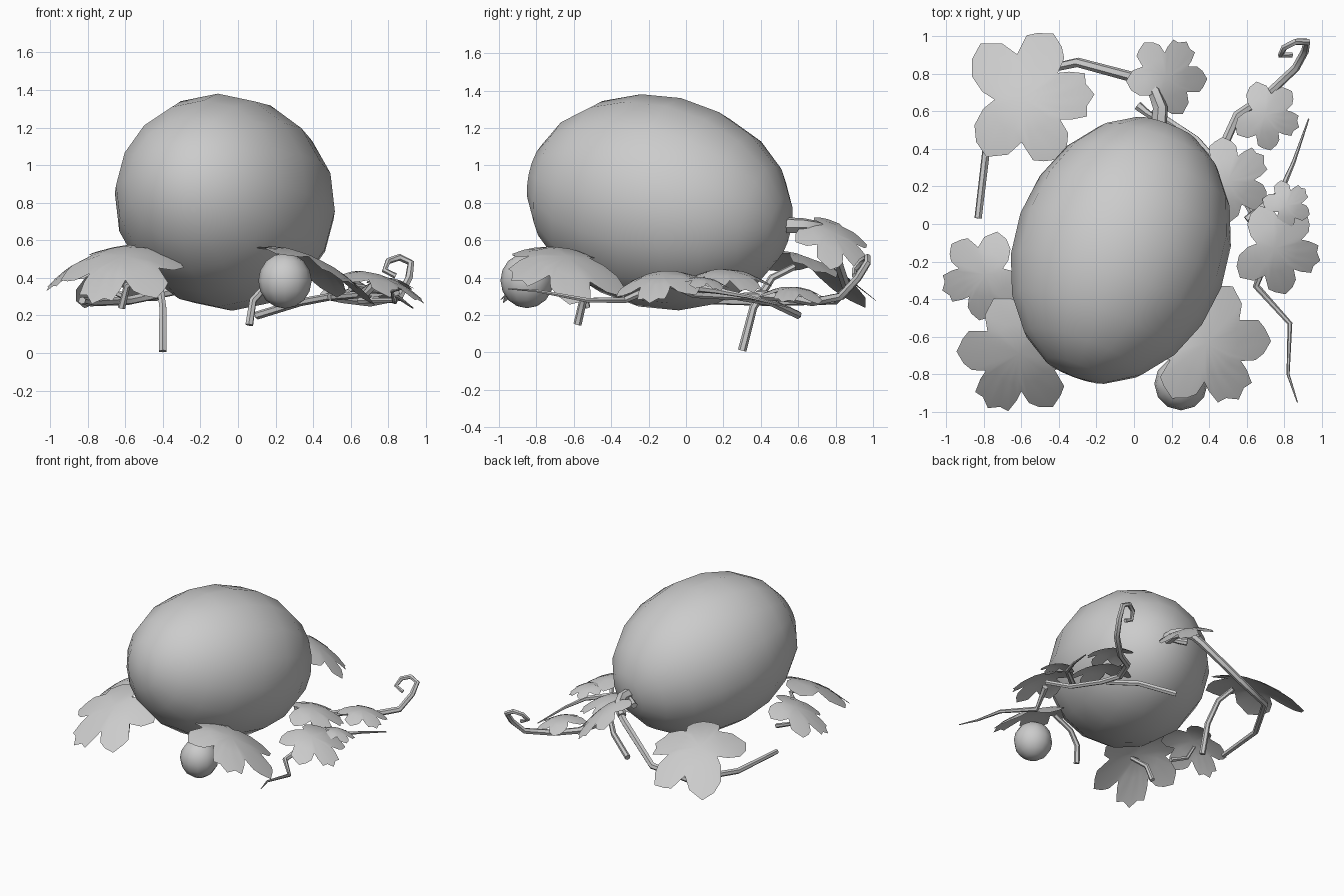
import bpy, bmesh
from math import sin, cos, radians
from mathutils import Vector

if "Cube" in bpy.data.objects:
    bpy.data.objects.remove(bpy.data.objects["Cube"])

# One plain grey for everything
GREY = (0.6, 0.6, 0.6, 1)
mat = bpy.data.materials.new("plain_grey")
mat.use_nodes = True
mat.diffuse_color = GREY
bsdf = mat.node_tree.nodes["Principled BSDF"]
bsdf.inputs["Base Color"].default_value = GREY
bsdf.inputs["Roughness"].default_value = 0.8


def finish(bm, name):
    """Turn a bmesh into a smooth object."""
    bmesh.ops.recalc_face_normals(bm, faces=bm.faces)
    mesh = bpy.data.meshes.new(name)
    bm.to_mesh(mesh)
    bm.free()
    mesh.materials.append(mat)
    mesh.shade_smooth()
    obj = bpy.data.objects.new(name, mesh)
    bpy.context.collection.objects.link(obj)
    return obj


def fruit(name, centre, radius, length, axis, segments, rings):
    bm = bmesh.new()
    bmesh.ops.create_uvsphere(bm, u_segments=segments, v_segments=rings, radius=1)
    obj = finish(bm, name)
    obj.scale = (radius, radius, length)
    obj.rotation_euler = Vector(axis).to_track_quat('Z', 'Y').to_euler()
    obj.location = centre


# Half outline of a five-lobed leaf: angle from the tip, radius
HALF = [(0, 1), (10, .9), (19, .93), (27, .74), (33, .6), (41, .8), (50, .9), (62, 1),
        (75, .93), (84, .88), (95, .62), (108, .82), (125, .97), (140, .9), (154, .78), (168, .58)]
OUTLINE = HALF + [(180, .4)] + [(-a, r) for a, r in HALF[:0:-1]]


def leaf(name, centre, size, heading, downhill, slope):
    """Lobed blade that tilts downhill and droops at its rim."""
    bm = bmesh.new()
    down = Vector((cos(radians(downhill)), sin(radians(downhill)), 0))

    def vert(angle, r):
        a = radians(heading + angle)
        p = Vector((cos(a), sin(a), 0)) * r * size
        p.z = -slope * p.dot(down) - 0.33 * r * r * size
        return bm.verts.new(p + Vector(centre))

    hub = vert(0, 0)
    inner = [vert(a, .25 + .25 * r) for a, r in OUTLINE]
    outer = [vert(a, r) for a, r in OUTLINE]
    n = len(OUTLINE)
    for i in range(n):
        j = (i + 1) % n
        bm.faces.new((hub, inner[i], inner[j]))
        bm.faces.new((inner[i], outer[i], outer[j], inner[j]))
    blade = finish(bm, name).data
    if blade.polygons[0].normal.z < 0:
        blade.flip_normals()


def vine(name, points, start, end):
    """Six-sided tapering tube through the points."""
    pts = [Vector(p) for p in points]
    bm = bmesh.new()
    rings = []
    side = None
    for i, p in enumerate(pts):
        along = (pts[min(i + 1, len(pts) - 1)] - pts[max(i - 1, 0)]).normalized()
        side = along.orthogonal() if side is None else side - along * side.dot(along)
        side.normalize()
        other = along.cross(side)
        r = start + (end - start) * i / (len(pts) - 1)
        rings.append([bm.verts.new(p + r * (side * cos(radians(k * 60)) + other * sin(radians(k * 60))))
                      for k in range(6)])
    for a, b in zip(rings, rings[1:]):
        for k in range(6):
            bm.faces.new((a[k], a[k - 1], b[k - 1], b[k]))
    bm.faces.new(rings[0])
    bm.faces.new(rings[-1])
    finish(bm, name).data.set_sharp_from_angle(angle=radians(50))


# Large and small fruit
fruit("large_fruit", (-.07, -.14, .803), .57, .735, (.37, 1, -.23), 16, 10)
fruit("small_fruit", (.25, -.85, .385), .142, .148, (0, 0, 1), 12, 8)

# Leaves
leaf("back_right_leaf", (-.59, .67, .5), .38, 3, 115, .4)
leaf("stem_leaf", (.17, .78, .645), .22, 60, 30, .7)
leaf("tendril_leaf", (.7, .58, .35), .19, -20, 30, .15)
leaf("left_back_leaf", (.5, .23, .44), .235, 35, 20, .2)
leaf("left_small_leaf", (.81, .1, .4), .135, 40, 40, .2)
leaf("left_leaf", (.75, -.13, .42), .25, -15, -20, .3)
leaf("front_left_leaf", (.385, -.635, .515), .345, -60, 23, .45)
leaf("front_right_leaf", (-.61, -.69, .52), .335, 240, -100, .47)
leaf("right_leaf", (-.79, -.27, .515), .245, 200, 195, .43)

# Stalk of the large fruit and the vine trailing from it
vine("fruit_stalk", [(.13, .48, .68), (.14, .62, .68), (.11, .7, .67), (.03, .77, .62)], .045, .032)
vine("stalk_stub", [(.12, .56, .67), (.07, .59, .66), (.02, .63, .65)], .015, .025)
vine("back_vine", [(.1, .74, .66), (0, .78, .58), (-.3, .86, .34), (-.58, .8, .28),
                   (-.78, .45, .27), (-.83, .03, .28)], .03, .02)

# Short stems beneath the leaves
vine("back_leg", [(-.46, .58, .46), (-.42, .46, .4), (-.4, .36, .24), (-.4, .3, .01)], .018, .023)
vine("front_leg", [(.3, -.54, .45), (.16, -.53, .37), (.08, -.55, .28), (.06, -.58, .15)], .018, .022)
vine("right_leg", [(-.6, -.68, .47), (-.5, -.62, .42), (-.59, -.56, .36), (-.62, -.53, .24)], .015, .02)
vine("right_leaf_stem", [(-.8, -.27, .47), (-.74, -.28, .36), (-.6, -.3, .3)], .012, .018)

# Vines and curled tendril on the left side
vine("left_vine", [(.74, -.12, .38), (.64, .04, .31), (.52, .25, .3), (.47, .4, .3)], .018, .02)
vine("under_vine", [(.49, .27, .3), (.33, .45, .27), (.1, .6, .2)], .02, .022)
vine("curled_tendril", [(.46, .38, .31), (.55, .58, .29), (.7, .68, .27), (.86, .83, .3), (.91, .92, .4),
                        (.92, .97, .48), (.86, .97, .51), (.8, .94, .49), (.78, .9, .44), (.84, .9, .41)], .026, .015)
vine("front_tendril", [(.72, -.15, .36), (.65, -.33, .28), (.83, -.53, .28), (.82, -.8, .33), (.87, -.95, .34)], .024, .003)
vine("back_tendril", [(.6, .02, .35), (.78, .17, .33), (.85, .33, .3), (.93, .56, .24)], .024, .004)
